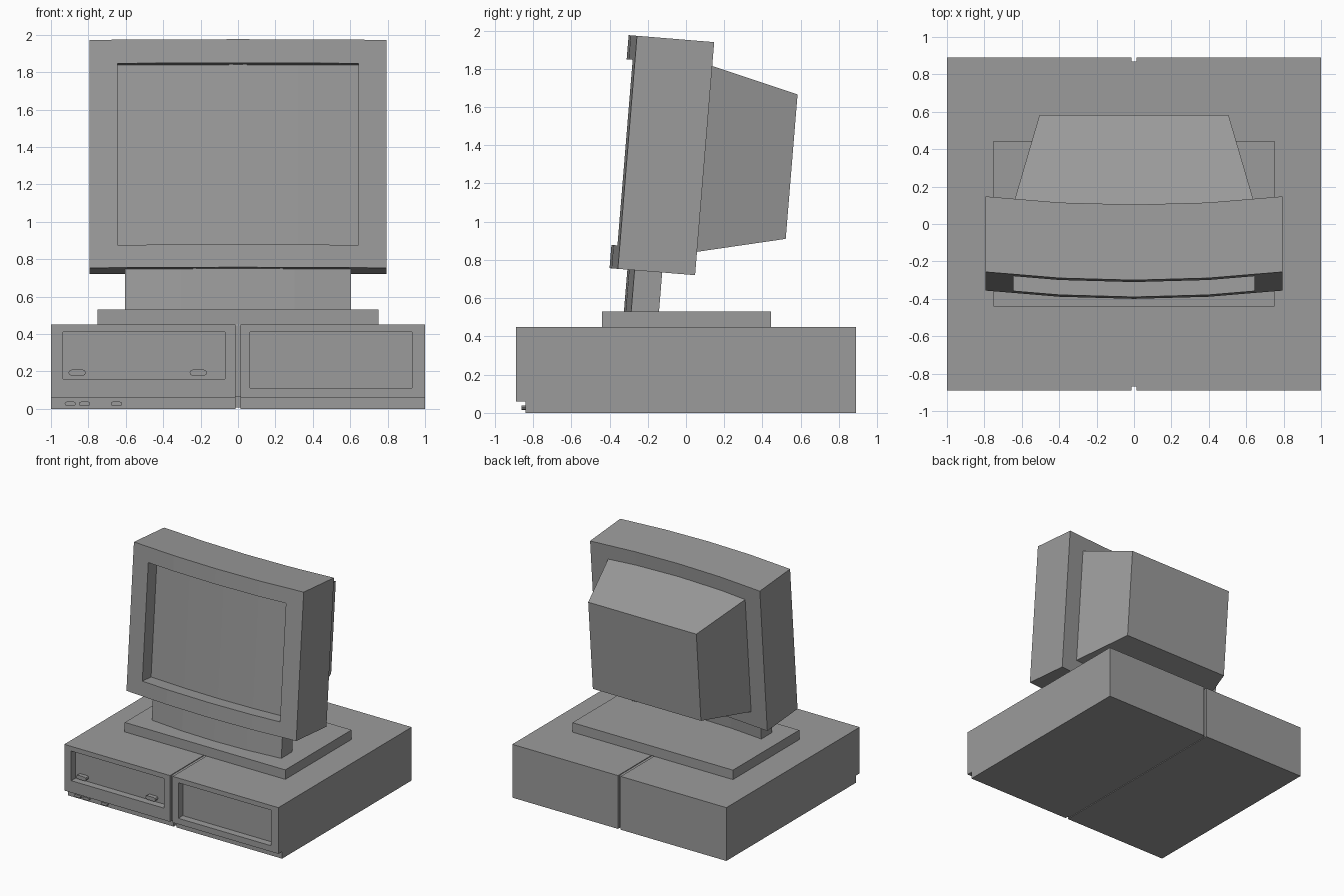
import bpy, bmesh, math
from mathutils import Matrix

if "Cube" in bpy.data.objects:
    bpy.data.objects.remove(bpy.data.objects["Cube"])

TILT = math.atan(0.082)
# Monitor frame: origin at the lower front centre of the bezel, leaning back
LEAN = Matrix.Translation((0, -0.40, 0.757)) @ Matrix.Rotation(-TILT, 4, 'X')

# Dark grey plastic for every part
PLASTIC = bpy.data.materials.new("dark_grey_plastic")
PLASTIC.diffuse_color = (0.33, 0.33, 0.33, 1)
PLASTIC.use_nodes = True
PLASTIC.node_tree.nodes["Principled BSDF"].inputs["Base Color"].default_value = PLASTIC.diffuse_color


def finish(name, bm, matrix=None):
    bmesh.ops.recalc_face_normals(bm, faces=bm.faces)
    mesh = bpy.data.meshes.new(name)
    bm.to_mesh(mesh)
    bm.free()
    mesh.materials.append(PLASTIC)
    obj = bpy.data.objects.new(name, mesh)
    bpy.context.collection.objects.link(obj)
    if matrix is not None:
        obj.matrix_world = matrix
    return obj


def extrude(name, points, offset, matrix=None):
    """Closed outline pushed along an offset vector."""
    bm = bmesh.new()
    face = bm.faces.new([bm.verts.new(p) for p in points])
    out = bmesh.ops.extrude_face_region(bm, geom=[face])
    moved = [v for v in out['geom'] if isinstance(v, bmesh.types.BMVert)]
    bmesh.ops.translate(bm, verts=moved, vec=offset)
    return finish(name, bm, matrix)


def box(name, x0, x1, y0, y1, z0, z1):
    return extrude(name, [(x0, y0, z0), (x1, y0, z0), (x1, y1, z0), (x0, y1, z0)],
                   (0, 0, z1 - z0))


def curved_slab(name, half, front, depth, sag, z0, z1, steps=4):
    """Slab whose front and back bow forward in the middle."""
    xs = [half * (2 * i / steps - 1) for i in range(steps + 1)]
    row = [(x, front + sag * (x / half) ** 2, z0) for x in xs]
    back = [(x, y + depth, z) for x, y, z in reversed(row)]
    return extrude(name, row + back, (0, 0, z1 - z0), LEAN)


def pill(name, x, z, width, height, y0, y1):
    """Round-ended button facing the front."""
    r = height / 2
    pts = []
    for side, start in ((1, -math.pi / 2), (-1, math.pi / 2)):
        for i in range(5):
            a = start + math.pi * i / 4
            pts.append((x + side * (width / 2 - r) + r * math.cos(a), y0, z + r * math.sin(a)))
    return extrude(name, pts, (0, y1 - y0, 0))


def cut(obj, cutter):
    cutter.hide_render = True
    mod = obj.modifiers.new("cut", 'BOOLEAN')
    mod.operation = 'DIFFERENCE'
    mod.solver = 'EXACT'
    mod.object = cutter
    bpy.context.view_layer.update()
    bpy.context.view_layer.objects.active = obj
    bpy.ops.object.modifier_apply(modifier=mod.name)
    bpy.data.objects.remove(cutter)


def case_part(name, x0, x1, iy=0.0, iz=0.0):
    """Case side profile with the stepped-back lower front, optionally inset."""
    prof = [(-0.89 + iy, 0.06 + iz), (-0.84 + iy, 0.06 + iz), (-0.84 + iy, iz),
            (0.89 - iy, iz), (0.89 - iy, 0.45 - iz), (-0.89 + iy, 0.45 - iz)]
    return extrude(name, [(x0, y, z) for y, z in prof], (x1 - x0, 0, 0))


# Case: two halves with a groove between them, and recessed drive bays
left = case_part("case_left", -1.0, -0.0125)
cut(left, box("bay_cutter", -0.935, -0.07, -1.0, -0.83, 0.16, 0.41))
right = case_part("case_right", 0.0125, 1.0)
cut(right, box("bay_cutter", 0.065, 0.93, -1.0, -0.83, 0.11, 0.41))
case_part("case_core", -0.03, 0.03, 0.02, 0.006)

# Latches in the left bay and buttons along the lower front
for i, x in enumerate((-0.86, -0.212)):
    pill(f"bay_latch_{i + 1}", x, 0.193, 0.093, 0.032, -0.865, -0.82)
for i, x in enumerate((-0.897, -0.82, -0.65)):
    pill(f"front_button_{i + 1}", x, 0.027, 0.06, 0.022, -0.86, -0.83)

# Stand: flat plate and curved neck
box("stand_plate", -0.75, 0.75, -0.44, 0.445, 0.45, 0.53)
curved_slab("stand_neck", 0.605, 0.0935, 0.145, 0.038, -0.26, 0.03)

# Monitor housing with sunken curved screen
housing = curved_slab("monitor_housing", 0.793, 0.0, 0.405, 0.044, 0.0, 1.223)
cut(housing, curved_slab("screen_cutter", 0.643, -0.1, 0.22, 0.029, 0.122, 1.096))

# Tapered back of the monitor
bm = bmesh.new()
rings = []
for half, y, z0, z1 in ((0.653, 0.39, 0.109, 1.112), (0.505, 0.906, 0.228, 0.986)):
    rings.append([bm.verts.new(p) for p in
                  ((-half, y, z0), (half, y, z0), (half, y, z1), (-half, y, z1))])
a, b = rings
bm.faces.new(a)
bm.faces.new(b)
for i in range(4):
    j = (i + 1) % 4
    bm.faces.new((a[i], a[j], b[j], b[i]))
finish("monitor_back", bm, LEAN)
